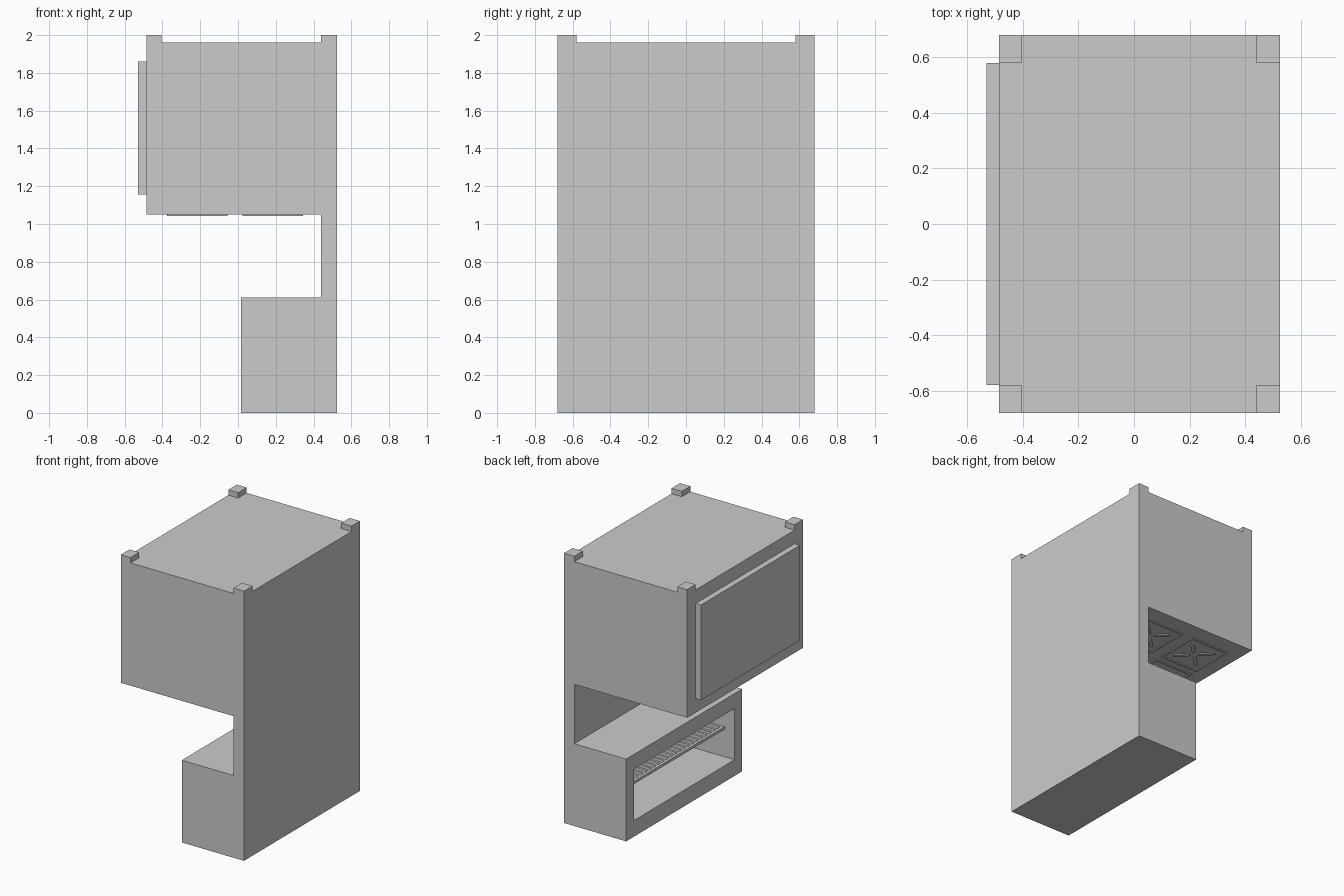
import bpy, bmesh
from math import radians
from mathutils import Matrix, Vector

if "Cube" in bpy.data.objects:
    bpy.data.objects.remove(bpy.data.objects["Cube"])


def finish(name, bm):
    bmesh.ops.recalc_face_normals(bm, faces=bm.faces)
    mesh = bpy.data.meshes.new(name)
    bm.to_mesh(mesh)
    bm.free()
    obj = bpy.data.objects.new(name, mesh)
    bpy.context.collection.objects.link(obj)
    return obj


def add_box(bm, x, y, z, turn=Matrix.Identity(4)):
    """Add a box spanning the (min, max) ranges, then transform it."""
    size = Vector((x[1] - x[0], y[1] - y[0], z[1] - z[0]))
    mid = Vector((sum(x) / 2, sum(y) / 2, sum(z) / 2))
    m = turn @ Matrix.Translation(mid) @ Matrix.Diagonal((*size, 1))
    bmesh.ops.create_cube(bm, size=1, matrix=m)


def box(name, x, y, z):
    bm = bmesh.new()
    add_box(bm, x, y, z)
    return finish(name, bm)


# Body: C-shaped side profile extruded across the width
profile = [(0.015, 0), (0.525, 0), (0.525, 1.96), (-0.485, 1.96),
           (-0.485, 1.05), (0.44, 1.05), (0.44, 0.61), (0.015, 0.61)]
bm = bmesh.new()
face = bm.faces.new([bm.verts.new((x, -0.68, z)) for x, z in profile])
ext = bmesh.ops.extrude_face_region(bm, geom=[face])
bmesh.ops.translate(bm, vec=(0, 1.36, 0),
                    verts=[v for v in ext["geom"] if isinstance(v, bmesh.types.BMVert)])
body = finish("body", bm)

# Open compartment cut into the lower block
cutter = box("compartment_cutter", (-0.1, 0.44), (-0.59, 0.59), (0.12, 0.50))
cutter.hide_render = True
mod = body.modifiers.new("compartment", "BOOLEAN")
mod.operation = "DIFFERENCE"
mod.solver = "EXACT"
mod.object = cutter
bpy.context.view_layer.objects.active = body
bpy.ops.object.modifier_apply(modifier=mod.name)
bpy.data.objects.remove(cutter)

# Oven door
box("door", (-0.53, -0.485), (-0.58, 0.58), (1.155, 1.86))

# Four corner feet
bm = bmesh.new()
for x in ((-0.485, -0.405), (0.44, 0.525)):
    for y in ((-0.68, -0.58), (0.58, 0.68)):
        add_box(bm, x, y, (1.96, 2.0))
finish("feet", bm)

# Rack inside the compartment: frame rails and slats
bm = bmesh.new()
z = (0.325, 0.345)
for x in ((0.095, 0.115), (0.42, 0.44)):
    add_box(bm, x, (-0.59, 0.59), z)
n = 24
for i in range(n):
    y = -0.575 + 1.15 * i / (n - 1)
    add_box(bm, (0.115, 0.42), (y - 0.009, y + 0.009), z)
finish("rack", bm)


# Burner grates: square frame with four diagonal bars
def grate(name, cx, cy, hx=0.16, hy=0.17, w=0.015):
    bm = bmesh.new()
    z = (-0.007, 0)
    place = Matrix.Translation((cx, cy, 1.05))
    for s in (-1, 1):
        a, b = sorted((s * hx, s * (hx - w)))
        add_box(bm, (a, b), (-hy, hy), z, place)
        a, b = sorted((s * hy, s * (hy - w)))
        add_box(bm, (w - hx, hx - w), (a, b), z, place)
    for k in range(4):
        turn = place @ Matrix.Rotation(radians(45 + 90 * k), 4, "Z")
        add_box(bm, (0.03, 0.145), (-0.012, 0.012), z, turn)
    finish(name, bm)


for i, cx in enumerate((-0.215, 0.185)):
    for j, cy in enumerate((-0.385, 0, 0.385)):
        grate(f"burner_grate_{i}_{j}", cx, cy)
